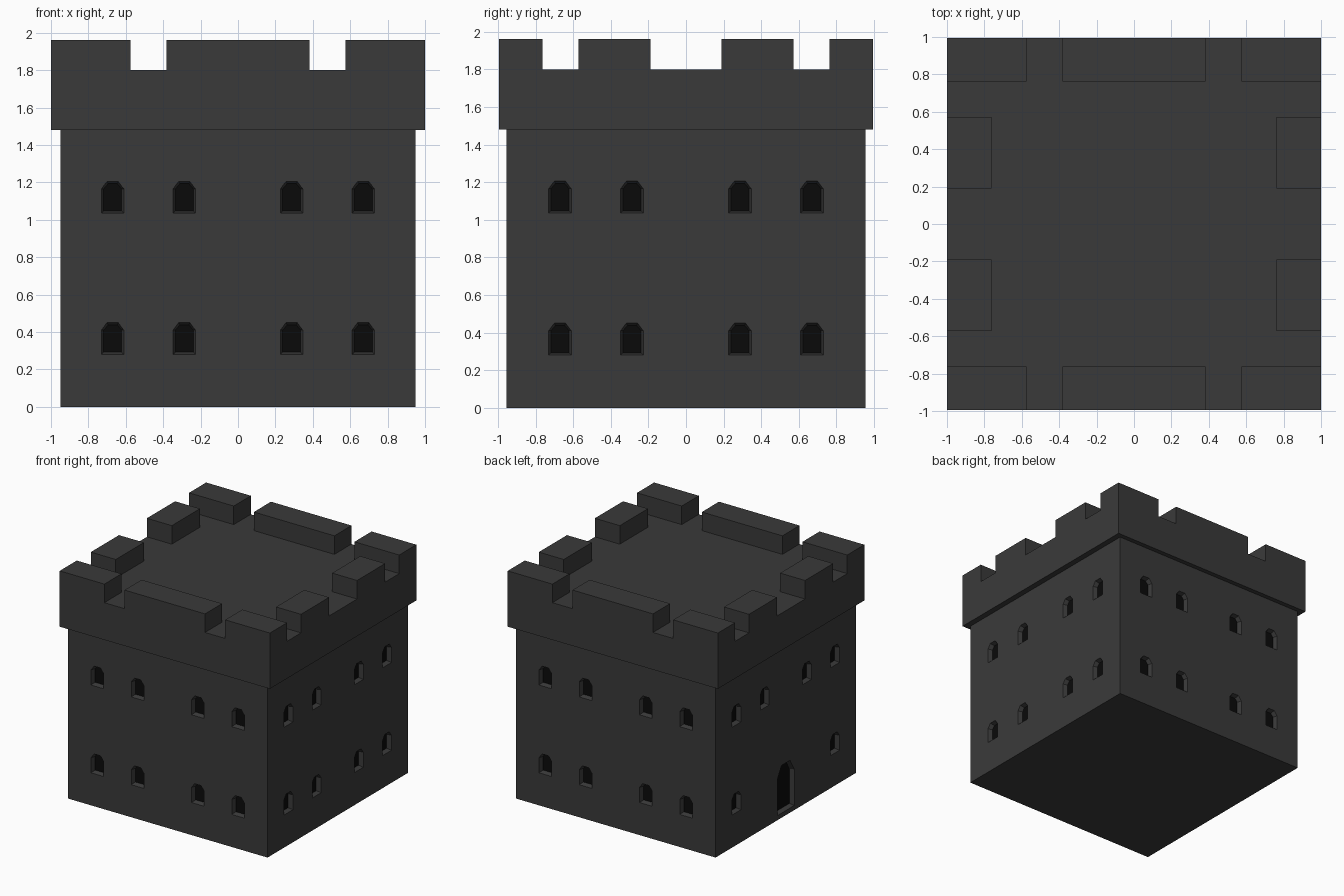
import bpy, bmesh
from mathutils import Vector

if "Cube" in bpy.data.objects:
    bpy.data.objects.remove(bpy.data.objects["Cube"])


def material(name, v):
    m = bpy.data.materials.new(name)
    m.diffuse_color = (v, v, v, 1)
    m.use_nodes = True
    m.node_tree.nodes["Principled BSDF"].inputs["Base Color"].default_value = m.diffuse_color
    return m


STONE = material("dark_stone", 0.042)
DARK = material("opening_black", 0.003)
UP = Vector((0, 0, 1))
BX, BY = 0.95, 0.955      # wall half sizes
TX, TY = 1.0, 0.995       # battlement half sizes
DEPTH = 0.04


def make(name, bm, mat):
    bmesh.ops.recalc_face_normals(bm, faces=bm.faces)
    me = bpy.data.meshes.new(name)
    bm.to_mesh(me)
    bm.free()
    me.materials.append(mat)
    ob = bpy.data.objects.new(name, me)
    bpy.context.collection.objects.link(ob)
    return ob


def box(name, x0, x1, y0, y1, z0, z1):
    bm = bmesh.new()
    bmesh.ops.create_cube(bm, size=1)
    for v in bm.verts:
        v.co = Vector(((x0 + x1) / 2 + v.co.x * (x1 - x0),
                       (y0 + y1) / 2 + v.co.y * (y1 - y0),
                       (z0 + z1) / 2 + v.co.z * (z1 - z0)))
    return make(name, bm, STONE)


def arch(w, h, shoulder, inset):
    """Chamfered arch outline, shrunk by inset."""
    a, b = w / 2 - inset, w / 4 - inset / 2
    return [(-a, inset), (a, inset), (a, shoulder), (b, h - inset),
            (-b, h - inset), (-a, shoulder)]


def ring(bm, normal, dist, u, z, pts, depth):
    t = UP.cross(normal)
    return [bm.verts.new(normal * (dist - depth) + t * (u + p) + UP * (z + q))
            for p, q in pts]


# Openings: splayed recesses cut from the wall, with a black pane at the back
cut, panes = bmesh.new(), bmesh.new()


def opening(normal, dist, u, z, w, h, shoulder):
    splay = 0.012
    outer = ring(cut, normal, dist, u, z, arch(w, h, shoulder, -splay / 2), -DEPTH / 2)
    inner = ring(cut, normal, dist, u, z, arch(w, h, shoulder, splay), DEPTH)
    cut.faces.new(outer)
    cut.faces.new(inner)
    n = len(outer)
    for i in range(n):
        j = (i + 1) % n
        cut.faces.new((outer[i], outer[j], inner[j], inner[i]))
    panes.faces.new(ring(panes, normal, dist, u, z, arch(w, h, shoulder, splay),
                         DEPTH - 0.002))


LEFT = Vector((-1, 0, 0))
for normal, dist in ((Vector((0, -1, 0)), BY), (Vector((0, 1, 0)), BY),
                     (Vector((1, 0, 0)), BX), (LEFT, BX)):
    for z in (0.28, 1.035):
        for u in (-0.67, -0.287, 0.287, 0.67):
            if normal == LEFT and z < 1 and abs(u) < 0.5:
                continue  # the door takes the middle of this side
            opening(normal, dist, u, z, 0.12, 0.17, 0.13)
opening(LEFT, BX, 0, 0.04, 0.23, 0.41, 0.31)

# Walls
walls = box("walls", -BX, BX, -BY, BY, 0, 1.49)
cutter = make("opening_cutter", cut, STONE)
cutter.hide_render = True
mod = walls.modifiers.new("openings", 'BOOLEAN')
mod.operation = 'DIFFERENCE'
mod.solver = 'EXACT'
mod.object = cutter
bpy.context.view_layer.update()
cut_mesh = bpy.data.meshes.new_from_object(
    walls.evaluated_get(bpy.context.evaluated_depsgraph_get()))
walls.modifiers.clear()
walls.data = cut_mesh
bpy.data.objects.remove(cutter)

# Panes keep their outward winding
pane_mesh = bpy.data.meshes.new("window_and_door_panes")
panes.to_mesh(pane_mesh)
panes.free()
pane_mesh.materials.append(DARK)
bpy.context.collection.objects.link(
    bpy.data.objects.new("window_and_door_panes", pane_mesh))

# Overhanging parapet and roof
box("parapet", -TX, TX, -TY, TY, 1.48, 1.8)

# Merlons
IN, TOP = 0.763, 1.96
for s, side in ((-1, "front"), (1, "back")):
    y0, y1 = sorted((s * IN, s * TY))
    for i, (x0, x1) in enumerate(((-TX, -0.575), (-0.383, 0.383), (0.575, TX))):
        box(f"{side}_merlon_{i}", x0, x1, y0, y1, 1.8, TOP)
for s, side in ((-1, "left"), (1, "right")):
    x0, x1 = sorted((s * IN, s * TX))
    for i, (y0, y1) in enumerate(((-0.572, -0.19), (0.19, 0.572))):
        box(f"{side}_merlon_{i}", x0, x1, y0, y1, 1.8, TOP)
